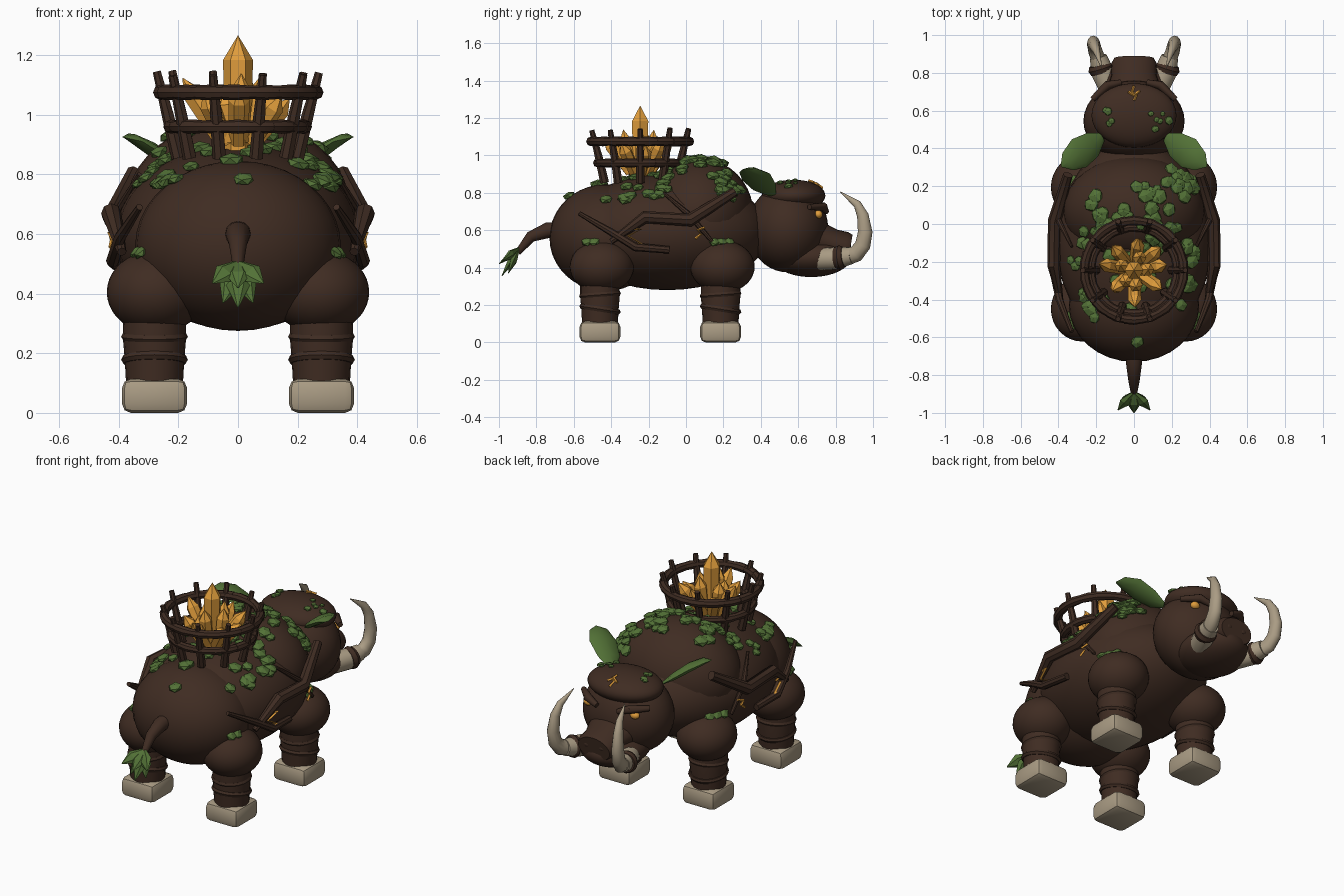
import bpy, bmesh, math, random
from mathutils import Vector, Matrix

random.seed(4)
if "Cube" in bpy.data.objects:
    bpy.data.objects.remove(bpy.data.objects["Cube"])


def material(name, rgb):
    m = bpy.data.materials.new(name)
    m.use_nodes = True
    m.diffuse_color = (*rgb, 1)
    m.node_tree.nodes["Principled BSDF"].inputs["Base Color"].default_value = (*rgb, 1)
    return m


HIDE = material("brown hide", (0.050, 0.025, 0.016))
BARK = material("dark bark", (0.049, 0.025, 0.016))
BONE = material("bone", (0.40, 0.33, 0.23))
MOSS = material("moss green", (0.085, 0.165, 0.037))
AMBER = material("amber crystal", (0.75, 0.34, 0.045))


def finish(bm, name, mat, smooth=True):
    bmesh.ops.recalc_face_normals(bm, faces=bm.faces)
    me = bpy.data.meshes.new(name)
    bm.to_mesh(me)
    bm.free()
    me.materials.append(mat)
    ob = bpy.data.objects.new(name, me)
    bpy.context.collection.objects.link(ob)
    if smooth:
        bpy.ops.object.select_all(action='DESELECT')
        ob.select_set(True)
        bpy.context.view_layer.objects.active = ob
        bpy.ops.object.shade_smooth_by_angle(angle=math.radians(40))
    return ob


def ellipsoid(name, c, r, mat=HIDE):
    bm = bmesh.new()
    m = Matrix.Translation(c) @ Matrix.Diagonal((*r, 1))
    bmesh.ops.create_uvsphere(bm, u_segments=32, v_segments=20, radius=1, matrix=m)
    return finish(bm, name, mat)


def sweep(bm, pts, radii, sides=8, up=(0, 0, 1), flat=1.0):
    """Add a capped tube along the points; flat squashes it along up."""
    pts = [Vector(p) for p in pts]
    rings = []
    for i, p in enumerate(pts):
        d = (pts[min(i + 1, len(pts) - 1)] - pts[max(i - 1, 0)]).normalized()
        u = Vector(up)
        if abs(d.dot(u.normalized())) > 0.9:
            u = Vector((0, 1, 0.1))
        s = d.cross(u).normalized()
        n = s.cross(d)
        angles = [math.tau * k / sides for k in range(sides)]
        rings.append([bm.verts.new(p + radii[i] * (s * math.cos(a) + n * flat * math.sin(a)))
                      for a in angles])
    for a, b in zip(rings, rings[1:]):
        for k in range(sides):
            j = (k + 1) % sides
            bm.faces.new((a[k], a[j], b[j], b[k]))
    bm.faces.new(rings[0])
    bm.faces.new(rings[-1])


def tube(name, pts, radii, mat, sides=10, up=(0, 0, 1), flat=1.0):
    bm = bmesh.new()
    sweep(bm, pts, radii, sides, up, flat)
    return finish(bm, name, mat)


def flip(pts, s):
    return [(s * x, y, z) for x, y, z in pts]


# Torso and head masses
masses = {
    "barrel": ((0, -0.10, 0.59), (0.41, 0.54, 0.31)),
    "rump": ((0, -0.43, 0.56), (0.345, 0.30, 0.285)),
    "shoulder_hump": ((0, 0.07, 0.69), (0.375, 0.29, 0.295)),
    "head": ((0, 0.545, 0.61), (0.268, 0.215, 0.235)),
    "brow_cap": ((0, 0.575, 0.785), (0.225, 0.17, 0.085)),
}
for name, (c, r) in masses.items():
    ellipsoid(name, c, r)
ellipsoid("lower_jaw", (0, 0.67, 0.455), (0.19, 0.21, 0.105))
tube("snout", [(0, 0.58, 0.56), (0, 0.70, 0.55), (0, 0.79, 0.525), (0, 0.85, 0.51), (0, 0.878, 0.505)],
     [0.18, 0.15, 0.118, 0.12, 0.105], HIDE, 24, flat=0.68)

# Legs
for s in (1, -1):
    side = "left" if s > 0 else "right"
    for end, y in (("front", 0.185), ("hind", -0.46)):
        tag = f"{end}_{side}"
        c, r = (s * 0.275, y + 0.01, 0.405), (0.165, 0.172, 0.14)
        masses[tag] = (c, r)
        ellipsoid(tag + "_thigh", c, r)
        x = s * 0.28
        tube(tag + "_shin", [(x, y, 0.09), (x, y, 0.18), (x, y, 0.25), (x, y, 0.34)],
             [0.095, 0.10, 0.106, 0.105], HIDE, 20)
        for z, t in ((0.178, 0.002), (0.255, -0.001)):
            tube(tag + "_shin_band", [(x, y - t, z - 0.013), (x, y, z), (x, y + t, z + 0.013)],
                 [0.104, 0.112, 0.106], BARK, 20)
        bm = bmesh.new()
        bmesh.ops.create_cube(bm, size=1, matrix=Matrix.Translation((x, y, 0.057))
                              @ Matrix.Diagonal((0.218, 0.218, 0.114, 1)))
        bmesh.ops.bevel(bm, geom=bm.edges[:], offset=0.03, segments=2, profile=0.5, affect='EDGES')
        finish(bm, tag + "_hoof", BONE)


def surface(p, k):
    """Outermost point and normal on the body along axis k through p."""
    best = normal = None
    for c, r in masses.values():
        q = 1 - sum(((p[i] - c[i]) / r[i]) ** 2 for i in range(3) if i != k)
        if q > 0:
            h = c[k] + r[k] * math.sqrt(q)
            if best is None or h > best[k]:
                best = Vector(p)
                best[k] = h
                normal = Vector([(best[i] - c[i]) / r[i] ** 2 for i in range(3)]).normalized()
    return best, normal


# Moss tufts scattered in patches: x, y, spread, count
moss = bmesh.new()


def tuft(p, n, r):
    m = Matrix.Translation(p) @ n.to_track_quat('Z', 'Y').to_matrix().to_4x4()
    m = m @ Matrix.Rotation(random.uniform(0, 3), 4, 'Z') @ Matrix.Diagonal((r, r * 0.9, r * 0.5, 1))
    bmesh.ops.create_icosphere(moss, subdivisions=1, radius=1, matrix=m)


patches = [(0.22, 0.22, 0.07, 13), (0.10, 0.14, 0.06, 10), (0.30, 0.19, 0.03, 6), (0.07, 0.0, 0.06, 9),
           (-0.19, 0.05, 0.06, 11), (-0.06, 0.08, 0.05, 4), (-0.24, -0.10, 0.05, 7), (0.22, -0.1, 0.06, 9),
           (0.0, -0.25, 0.16, 20), (0.32, -0.17, 0.02, 4), (0.31, -0.32, 0.03, 5), (-0.32, -0.2, 0.02, 4),
           (-0.25, -0.47, 0.03, 4), (0.26, -0.47, 0.03, 5), (-0.29, -0.36, 0.03, 4), (0.02, -0.62, 0.002, 1),
           (-0.02, -0.46, 0.03, 3), (-0.13, 0.6, 0.05, 6), (0.11, 0.54, 0.05, 6)]
for x, y, spread, count in patches:
    for _ in range(count):
        p, n = surface((random.gauss(x, spread * 0.7), random.gauss(y, spread * 0.7), 0), 2)
        if p and p.z > 0.76:
            r = random.uniform(0.014, 0.028) if y > 0.5 else random.uniform(0.028, 0.048)
            tuft(p + n * 0.006, n + Vector((0, 0, 0.8)), r)
for y in (-0.53, -0.49, 0.15, 0.19, 0.23):
    p, n = surface((0, y, 0.54), 0)
    for s in (1, -1):
        tuft(Vector((s * p.x, y, 0.54)), Vector((s * n.x, n.y, n.z + 1.2)), 0.034)
finish(moss, "moss_tufts", MOSS, False)

# Face, tusks, ears and side branches
for s in (1, -1):
    side = "left" if s > 0 else "right"
    ellipsoid(side + "_eye", (s * 0.155, 0.708, 0.685), (0.028, 0.022, 0.022), AMBER)
    tube(side + "_brow", flip([(0.07, 0.75, 0.70), (0.14, 0.735, 0.725), (0.22, 0.66, 0.725)], s),
         [0.015, 0.024, 0.015], BARK)
    ellipsoid(side + "_nostril", (s * 0.05, 0.875, 0.52), (0.02, 0.008, 0.015), BARK)
    tube(side + "_tusk_base", flip([(0.12, 0.71, 0.445), (0.165, 0.80, 0.45), (0.19, 0.885, 0.465)], s),
         [0.06, 0.06, 0.046], BONE, 16)
    tube(side + "_tusk_ring", flip([(0.17, 0.80, 0.452), (0.178, 0.825, 0.454), (0.184, 0.845, 0.457)], s),
         [0.058, 0.066, 0.055], BARK, 16)
    tube(side + "_tusk", flip([(0.18, 0.85, 0.455), (0.203, 0.91, 0.475), (0.212, 0.945, 0.52),
                               (0.215, 0.958, 0.59), (0.21, 0.945, 0.68), (0.198, 0.915, 0.74),
                               (0.17, 0.825, 0.805)], s),
         [0.046, 0.045, 0.042, 0.039, 0.031, 0.022, 0.002], BONE, 12, up=(1, 0, 0), flat=0.85)
    tube(side + "_leaf_ear", flip([(0.17, 0.46, 0.79), (0.22, 0.42, 0.83), (0.29, 0.375, 0.885),
                                   (0.35, 0.33, 0.92), (0.385, 0.305, 0.925)], s),
         [0.025, 0.07, 0.085, 0.055, 0.005], MOSS, 8, up=(0.2 * s, -0.35, 1), flat=0.28)
    tube(side + "_main_branch", flip([(0.35, 0.26, 0.805), (0.42, 0.02, 0.655), (0.425, -0.22, 0.67),
                                      (0.39, -0.40, 0.54)], s),
         [0.026, 0.036, 0.034, 0.016], BARK, 8, up=(1, 0, 0))
    tube(side + "_lower_branch", flip([(0.33, -0.57, 0.69), (0.395, -0.40, 0.59), (0.42, -0.27, 0.51),
                                       (0.405, -0.09, 0.495)], s),
         [0.012, 0.02, 0.023, 0.020], BARK, 8, up=(1, 0, 0))
    tube(side + "_upper_twig", flip([(0.33, -0.12, 0.80), (0.40, 0.02, 0.68), (0.40, 0.14, 0.54)], s),
         [0.008, 0.016, 0.01], BARK, 8, up=(1, 0, 0))
    for name, zig in (("rear", [(-0.32, 0.605), (-0.24, 0.605), (-0.31, 0.57), (-0.24, 0.53), (-0.31, 0.53)]),
                      ("front", [(0.10, 0.615), (0.06, 0.60), (0.08, 0.58), (0.05, 0.555)])):
        pts = [(s * (surface((0, y, z), 0)[0].x + 0.036), y, z) for y, z in zig]
        tube(f"{side}_{name}_amber_crack", pts, [0.0075] * len(pts), AMBER, 4, up=(1, 0, 0))

# Forehead crack
crack = bmesh.new()
for zig in ([(-0.03, 0.70), (0.0, 0.68), (0.03, 0.705)], [(0, 0.73), (-0.01, 0.70), (0.012, 0.68), (0, 0.655)]):
    pts = [surface((x, y, 0), 2)[0] + Vector((0, 0, 0.005)) for x, y in zig]
    sweep(crack, pts, [0.007] * len(pts), 4)
finish(crack, "forehead_crack", AMBER, False)

# Tail with leaf tuft
tube("tail", [(0, -0.68, 0.60), (0, -0.74, 0.60), (0, -0.83, 0.565), (0, -0.90, 0.48)],
     [0.045, 0.042, 0.03, 0.016], HIDE, 12, up=(1, 0, 0))
tail_leaves = bmesh.new()
for x, y, z in ((0, -0.985, 0.355), (0.05, -0.95, 0.37), (-0.05, -0.95, 0.37), (0.085, -0.985, 0.435),
                (-0.085, -0.985, 0.435), (0, -1.0, 0.42)):
    root, tip = Vector((0, -0.895, 0.50)), Vector((x, y, z))
    sweep(tail_leaves, [root, root.lerp(tip, 0.5), tip], [0.015, 0.040, 0.003], 6, (0, -1, 0.4), 0.5)
finish(tail_leaves, "tail_leaves", MOSS, False)

# Woven basket: two hoops made of short lengths, and leaning stakes
MID = Vector((0, -0.245, 0))


def polar(a, r, z):
    return MID + Vector((r * math.cos(a), r * math.sin(a), z))


for name, rad, z, thick in (("lower_hoop", 0.228, 0.96, 0.024), ("upper_hoop", 0.263, 1.075, 0.026)):
    bm = bmesh.new()
    n = 18
    for i in range(n):
        arc = [polar(math.tau * (i + t) / n, rad, z) for t in (-0.05, 0.5, 1.05)]
        sweep(bm, arc, [thick * random.uniform(0.82, 1), thick, thick * 0.85], 8)
    finish(bm, name, BARK)
stakes = bmesh.new()
for i in range(10):
    a = math.tau * i / 10
    sweep(stakes, [polar(a, 0.20, 0.855), polar(a, 0.235, 1.0), polar(a, 0.272, random.uniform(1.13, 1.15))],
          [0.024, 0.021, 0.014], 7)
finish(stakes, "basket_stakes", BARK)

# Crystal cluster: hexagonal shafts with short points
crystals = bmesh.new()


def crystal(base, tip, r, shoulder):
    sweep(crystals, [base, base.lerp(tip, shoulder), tip], [r * 0.9, r, 0.001], 6)


crystal(MID + Vector((0, 0, 0.86)), MID + Vector((0, 0, 1.265)), 0.05, 0.8)
for count, lean, low, high, r in ((5, 0.09, 1.08, 1.16, 0.037), (8, 0.19, 1.05, 1.15, 0.036)):
    for i in range(count):
        a = math.tau * (i + random.uniform(-0.25, 0.25)) / count
        tip = polar(a, lean * random.uniform(0.8, 1.05), random.uniform(low, high))
        crystal(polar(a, 0.05, 0.91), tip, r, 0.74)
finish(crystals, "crystal_cluster", AMBER, False)
